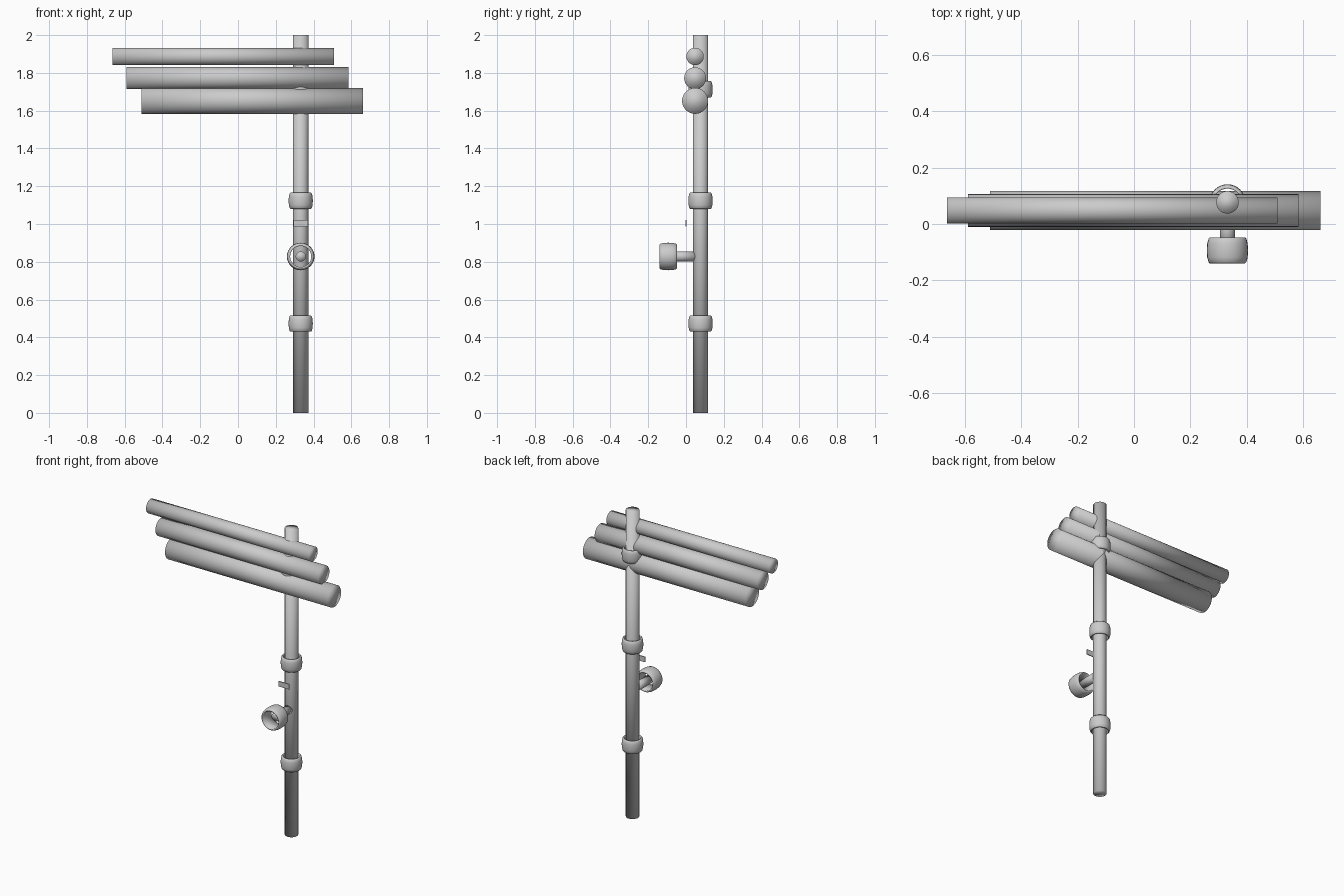
import bpy, bmesh, math
from mathutils import Matrix, Vector

if "Cube" in bpy.data.objects:
    bpy.data.objects.remove(bpy.data.objects["Cube"])

grey = bpy.data.materials.new("light_grey")
grey.diffuse_color = (0.6, 0.6, 0.6, 1)
grey.use_nodes = True
grey.node_tree.nodes["Principled BSDF"].inputs["Base Color"].default_value = grey.diffuse_color

PX, PY = 0.332, 0.077   # pole axis
ALONG_X = Matrix.Rotation(math.pi / 2, 4, 'Y')
ALONG_Y = Matrix.Rotation(math.pi / 2, 4, 'X')


def finish(name, bm, smooth=True):
    bmesh.ops.recalc_face_normals(bm, faces=bm.faces)
    me = bpy.data.meshes.new(name)
    bm.to_mesh(me)
    bm.free()
    me.materials.append(grey)
    for p in me.polygons:
        p.use_smooth = smooth
    ob = bpy.data.objects.new(name, me)
    bpy.context.collection.objects.link(ob)
    return ob


def rod(name, centre, radius, length, rot=Matrix()):
    bm = bmesh.new()
    bmesh.ops.create_cone(bm, cap_ends=True, segments=32, radius1=radius,
                          radius2=radius, depth=length,
                          matrix=Matrix.Translation(centre) @ rot)
    return finish(name, bm)


# Bulged ring section: (radius, height), closed loop
RING = [(0.049, -0.041), (0.054, -0.043), (0.059, -0.038), (0.063, -0.022),
        (0.064, 0), (0.063, 0.022), (0.059, 0.038), (0.054, 0.043), (0.049, 0.041)]


def ring(name, centre, scale=(1, 1), rot=Matrix(), seg=32):
    bm = bmesh.new()
    mat = Matrix.Translation(centre) @ rot
    loops = []
    for i in range(seg):
        a = 2 * math.pi * i / seg
        loops.append([bm.verts.new(mat @ Vector((r * scale[0] * math.cos(a),
                                                 r * scale[0] * math.sin(a),
                                                 h * scale[1]))) for r, h in RING])
    n = len(RING)
    for i in range(seg):
        a, b = loops[i], loops[(i + 1) % seg]
        for j in range(n):
            k = (j + 1) % n
            bm.faces.new((a[j], b[j], b[k], a[k]))
    return finish(name, bm)


# Upright pole with three collars
rod("pole", (PX, PY, 1.0), 0.04, 2.0)
for i, z in enumerate((0.473, 1.123, 1.713)):
    ring(f"pole_collar_{i + 1}", (PX, PY, z))

# Three stacked horizontal tubes, thicker and further right going down
for i, (x, z, r) in enumerate(((-0.078, 1.887, 0.046),
                               (-0.002, 1.772, 0.058),
                               (0.075, 1.652, 0.069))):
    rod(f"cross_tube_{i + 1}", (x, 0.048, z), r, 1.174, ALONG_X)

# Front valve: open ring on a short stem
ring("valve_ring", (PX, -0.094, 0.828), (1.14, 1.09), ALONG_Y)
rod("valve_stem", (PX, -0.02, 0.828), 0.027, 0.14, ALONG_Y)

# Small thin plate in front of the pole
bm = bmesh.new()
bmesh.ops.create_cube(bm, size=1, matrix=Matrix.Translation((PX, 0, 1.003))
                      @ Matrix.Diagonal((0.076, 0.006, 0.034, 1)))
finish("small_plate", bm, smooth=False)
